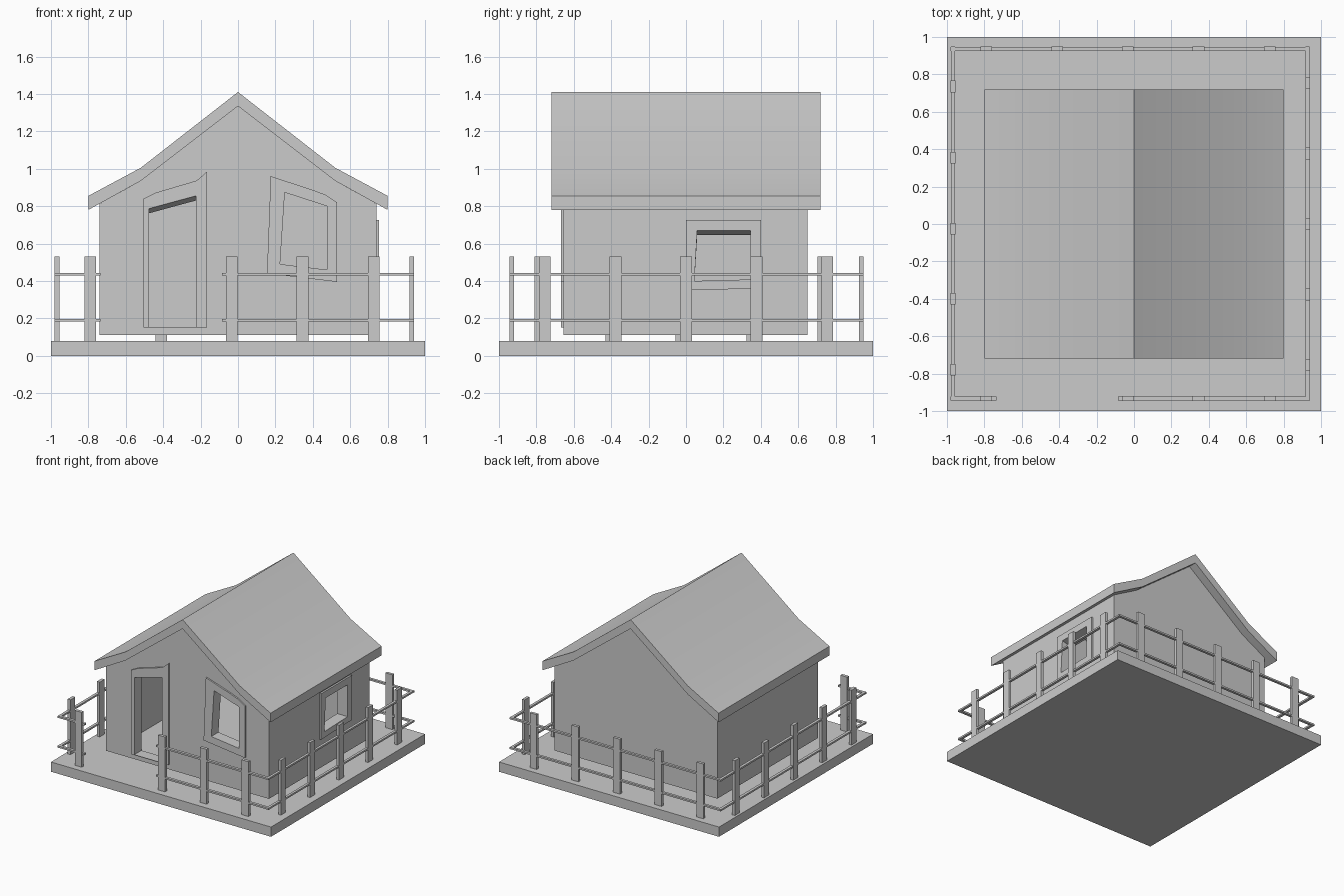
import bpy, bmesh

if "Cube" in bpy.data.objects:
    bpy.data.objects.remove(bpy.data.objects["Cube"])


def loft(name, front, back, d0, d1, axis='y'):
    """Closed prism between two outlines placed at depths d0 and d1."""
    bm = bmesh.new()

    def ring(pts, d):
        return [bm.verts.new((u, d, v) if axis == 'y' else (d, u, v)) for u, v in pts]
    a, b = ring(front, d0), ring(back, d1)
    bm.faces.new(a)
    bm.faces.new(b)
    n = len(a)
    for i in range(n):
        j = (i + 1) % n
        bm.faces.new((a[i], a[j], b[j], b[i]))
    bmesh.ops.recalc_face_normals(bm, faces=bm.faces)
    me = bpy.data.meshes.new(name)
    bm.to_mesh(me)
    bm.free()
    ob = bpy.data.objects.new(name, me)
    bpy.context.collection.objects.link(ob)
    return ob


def prism(name, pts, d0, d1, axis='y'):
    return loft(name, pts, pts, d0, d1, axis)


def box(name, x0, x1, y0, y1, z0, z1):
    return prism(name, [(x0, z0), (x1, z0), (x1, z1), (x0, z1)], y0, y1)


def cut(ob, cutter):
    mod = ob.modifiers.new("cut", 'BOOLEAN')
    mod.operation = 'DIFFERENCE'
    mod.solver = 'EXACT'
    mod.object = cutter
    bpy.context.view_layer.objects.active = ob
    bpy.ops.object.modifier_apply(modifier=mod.name)


def mirrored(half):
    """Complete a right-hand half profile that ends on the centre line."""
    return half + [(-x, z) for x, z in reversed(half) if x > 0]


# Ground slab
box("base", -1, 1, -1, 1, 0, 0.08)

# Hollow house body
walls = prism("house_walls", mirrored([(0.74, 0.11), (0.74, 0.813), (0.52, 0.935), (0, 1.335)]),
              -0.655, 0.65)
room = prism("room_cutter", mirrored([(0.66, 0.148), (0.66, 0.77), (0.5, 0.86), (0, 1.245)]),
             -0.575, 0.57)
cut(walls, room)

# Door and windows: outer frame outline, opening outline, lintel drop
door_frame = [(-0.505, 0.15), (-0.165, 0.15), (-0.165, 0.985), (-0.22, 0.937),
              (-0.44, 0.872), (-0.505, 0.84)]
door_hole = [(-0.475, 0.153), (-0.225, 0.153), (-0.225, 0.855), (-0.475, 0.787)]
window_frame = [(0.155, 0.44), (0.53, 0.395), (0.53, 0.82), (0.47, 0.86),
                (0.39, 0.89), (0.175, 0.96)]
window_hole = [(0.225, 0.49), (0.475, 0.46), (0.475, 0.80), (0.25, 0.873)]
side_frame = [(0.0, 0.35), (0.40, 0.36), (0.40, 0.727), (0.0, 0.727)]
side_hole = [(0.045, 0.40), (0.345, 0.408), (0.345, 0.67), (0.06, 0.67)]
openings = [
    ("door_frame", door_frame, door_hole, 0.025, -0.668, -0.575, 'y'),
    ("front_window_frame", window_frame, window_hole, 0.0, -0.668, -0.575, 'y'),
    ("side_window_frame", side_frame, side_hole, 0.025, 0.755, 0.66, 'x'),
]
cutters = [room]
for name, outer, hole, drop, d0, d1, axis in openings:
    step = d1 - d0
    frame = prism(name, outer, d0, d0 + step * 0.6, axis)
    mid = sum(v for _, v in hole) / len(hole)
    # Extend the tapered cutter slightly beyond both wall faces
    near = [(u, v + drop * 0.2 if v > mid else v) for u, v in hole]
    far = [(u, v - drop * 1.2 if v > mid else v) for u, v in hole]
    cutter = loft(name + "_cutter", near, far, d0 - step * 0.2, d1 + step * 0.2, axis)
    cut(walls, cutter)
    cut(frame, cutter)
    cutters.append(cutter)
for c in cutters:
    bpy.data.objects.remove(c)

# Bent gable roof
top = mirrored([(0.80, 0.855), (0.52, 1.005), (0, 1.41)])
under = mirrored([(0.80, 0.78), (0.52, 0.935), (0, 1.335)])
roof = prism("roof", top + under[::-1], -0.72, 0.72)
bpy.ops.object.select_all(action='DESELECT')
roof.select_set(True)
bpy.context.view_layer.objects.active = roof
bpy.ops.object.shade_smooth_by_angle(angle=0.52)

# Fence: rows (name, runs along, cross range, post centres, rail spans)
rows = [
    ("front", 'x', (-0.945, -0.92), (-0.79, -0.033, 0.345, 0.725), [(-0.98, -0.735), (-0.085, 0.94)]),
    ("back", 'x', (0.925, 0.948), (-0.79, -0.41, -0.033, 0.345, 0.725), [(-0.98, 0.94)]),
    ("left", 'y', (-0.98, -0.955), (-0.78, -0.4, -0.025, 0.355, 0.735), [(-0.945, 0.948)]),
    ("right", 'y', (0.917, 0.94), (-0.755, -0.377, 0.0, 0.377, 0.755), [(-0.945, 0.948)]),
]


def fence_bar(name, along, a0, a1, c0, c1, z0, z1):
    if along == 'x':
        box(name, a0, a1, c0, c1, z0, z1)
    else:
        box(name, c0, c1, a0, a1, z0, z1)


for side, along, (c0, c1), posts, spans in rows:
    for p in posts:
        fence_bar(side + "_fence_post", along, p - 0.031, p + 0.031, c0, c1, 0.08, 0.53)
    for a0, a1 in spans:
        for z in (0.19, 0.435):
            fence_bar(side + "_fence_rail", along, a0, a1, c0 + 0.001, c1 - 0.001, z - 0.007, z + 0.007)
